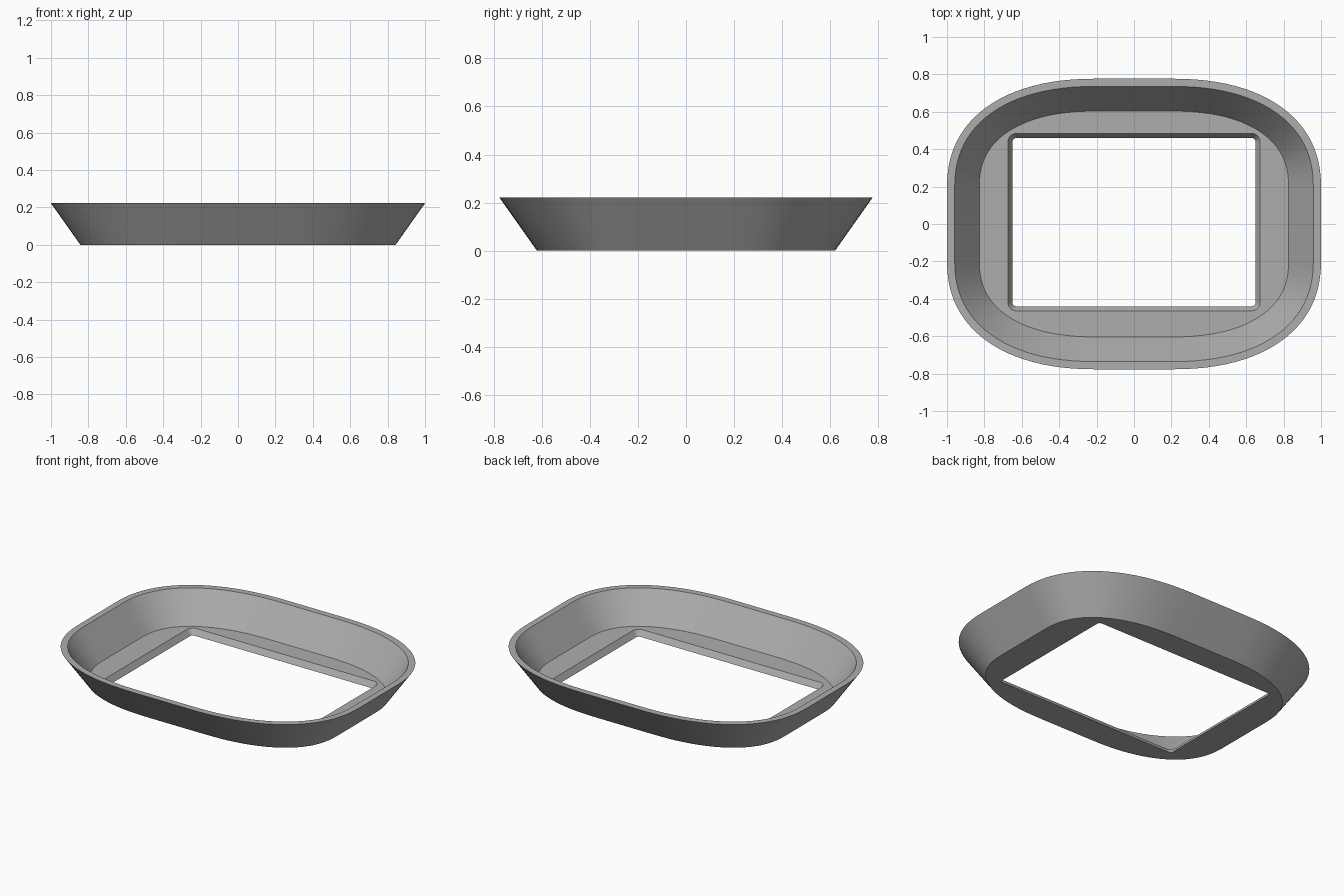
import bpy, bmesh, math
from mathutils import Vector

if "Cube" in bpy.data.objects:
    bpy.data.objects.remove(bpy.data.objects["Cube"], do_unlink=True)

STEPS = 24  # points per quarter of the outline


def four_quarters(quarter):
    """Mirror first-quarter points and normals into a counter-clockwise loop."""
    loop = []
    for sx, sy, flip in ((1, 1, False), (-1, 1, True), (-1, -1, False), (1, -1, True)):
        part = quarter[::-1] if flip else quarter
        loop += [(Vector((x * sx, y * sy)), Vector((nx * sx, ny * sy)))
                 for (x, y), (nx, ny) in part]
    return loop


def soft_outline(half_x, half_y, flat, power):
    """Straight side middles joined by superelliptic corners."""
    a, b = half_x - flat, half_y - flat
    quarter = []
    for i in range(STEPS + 1):
        t = i / STEPS * math.pi / 2
        c, s = max(math.cos(t), 0), max(math.sin(t), 0)
        u, v = c ** (2 / power), s ** (2 / power)
        normal = Vector((u ** (power - 1) / a, v ** (power - 1) / b)).normalized()
        quarter.append(((flat + a * u, flat + b * v), normal))
    return four_quarters(quarter)


def rounded_rectangle(half_x, half_y, radius):
    quarter = []
    for i in range(STEPS + 1):
        t = i / STEPS * math.pi / 2
        n = (math.cos(t), math.sin(t))
        quarter.append(((half_x - radius + radius * n[0],
                         half_y - radius + radius * n[1]), n))
    return four_quarters(quarter)


def ring(bm, outline, inset, z, shift_y=0):
    return [bm.verts.new((*(p - n * inset + Vector((0, shift_y))), z))
            for p, n in outline]


rim = soft_outline(1.0, 0.777, 0.19, 2.3)
opening = rounded_rectangle(0.674, 0.474, 0.045)
HEIGHT, FLOOR, OPENING_Y = 0.222, 0.036, 0.01

# Closed cross-section: outer wall, rim, inner wall, floor, sloped opening edge, underside
bm = bmesh.new()
rings = [
    ring(bm, rim, 0.157, 0),
    ring(bm, rim, 0, HEIGHT),
    ring(bm, rim, 0.041, HEIGHT),
    ring(bm, rim, 0.173, FLOOR),
    ring(bm, opening, 0, FLOOR, OPENING_Y),
    ring(bm, opening, 0.024, 0, OPENING_Y),
]
for k, lower in enumerate(rings):
    upper = rings[(k + 1) % len(rings)]
    for i in range(len(lower)):
        j = (i + 1) % len(lower)
        bm.faces.new((lower[i], lower[j], upper[j], upper[i]))
bmesh.ops.recalc_face_normals(bm, faces=bm.faces)

mesh = bpy.data.meshes.new("tray_frame")
bm.to_mesh(mesh)
bm.free()
tray = bpy.data.objects.new("tray_frame", mesh)
bpy.context.collection.objects.link(tray)

# Plain grey finish
grey = bpy.data.materials.new("grey")
grey.use_nodes = True
colour = (0.42, 0.42, 0.42, 1)
grey.diffuse_color = colour
grey.node_tree.nodes["Principled BSDF"].inputs["Base Color"].default_value = colour
mesh.materials.append(grey)

bpy.ops.object.select_all(action="DESELECT")
tray.select_set(True)
bpy.context.view_layer.objects.active = tray
bpy.ops.object.shade_smooth_by_angle(angle=math.radians(30))
